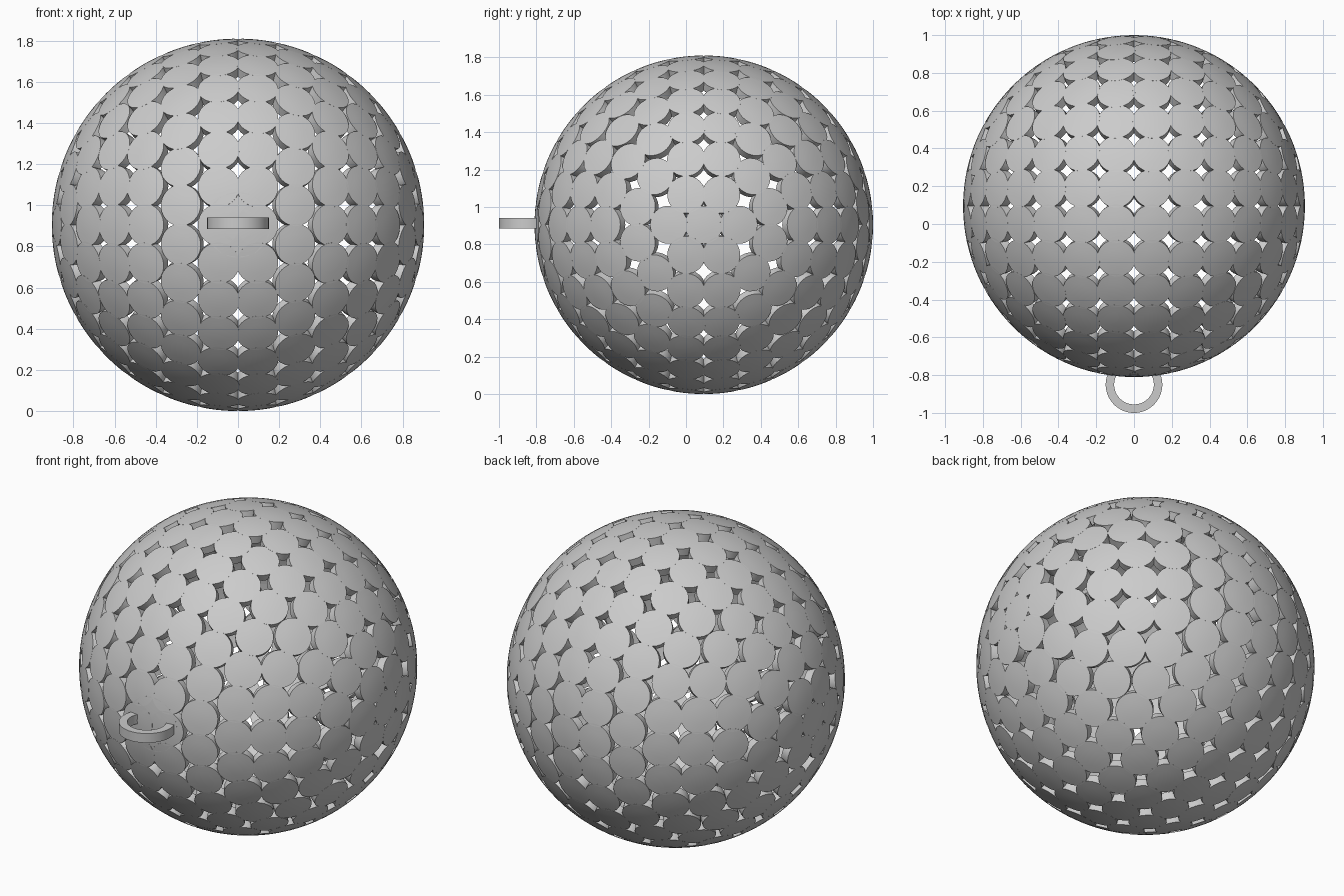
import bpy, bmesh, math
from mathutils import Vector

if "Cube" in bpy.data.objects:
    bpy.data.objects.remove(bpy.data.objects["Cube"])

R_OUT, R_IN = 0.905, 0.86
CENTRE = Vector((0, 0.095, 0.905))
PITCH = math.radians(12)


def add_disc(bm, direction, radius, sides=28):
    """Round plate cut radially out of the spherical shell."""
    n = Vector(direction).normalized()
    u = n.orthogonal().normalized()
    v = n.cross(u)
    rims = []
    for shell in (R_OUT, R_IN):
        tip = bm.verts.new(CENTRE + n * shell)
        loops = []
        for f in (0.5, 1.0):
            rho = radius * f
            h = math.sqrt(shell ** 2 - rho ** 2)
            loops.append([bm.verts.new(CENTRE + n * h + rho * (
                u * math.cos(2 * math.pi * i / sides) + v * math.sin(2 * math.pi * i / sides)))
                for i in range(sides)])
        a, b = loops
        for i in range(sides):
            j = (i + 1) % sides
            faces = [(tip, a[i], a[j]), (a[i], b[i], b[j], a[j])]
            for f in faces:
                bm.faces.new(f if shell == R_OUT else f[::-1])
        rims.append(b)
    top, low = rims
    for i in range(sides):
        j = (i + 1) % sides
        bm.faces.new((top[i], low[i], low[j], top[j]))


def finish(bm, name):
    mesh = bpy.data.meshes.new(name)
    bm.to_mesh(mesh)
    bm.free()
    ob = bpy.data.objects.new(name, mesh)
    bpy.context.collection.objects.link(ob)
    bpy.context.view_layer.objects.active = ob
    ob.select_set(True)
    bpy.ops.object.shade_smooth_by_angle(angle=math.radians(30))
    ob.select_set(False)
    return ob


# Openwork sphere: rings of overlapping plates on both halves
bm = bmesh.new()
for side in (1, -1):
    add_disc(bm, (side, 0, 0), 0.102)
    for k, count in enumerate((6, 12, 18, 22, 26, 28, 30), 1):
        t = k * PITCH
        for i in range(count):
            a = 2 * math.pi * (i + 0.5) / count
            add_disc(bm, (side * math.cos(t), math.sin(t) * math.sin(a),
                          math.sin(t) * math.cos(a)), 0.102)
# Solid plate behind the hanging loop
add_disc(bm, (0, -1, 0), 0.16)
finish(bm, "openwork_sphere")

# Hanging loop: flat ring with a rectangular section
bm = bmesh.new()
sides = 64
section = [(0.15, 0.885), (0.15, 0.94), (0.105, 0.94), (0.105, 0.885)]
loops = []
for i in range(sides):
    a = 2 * math.pi * i / sides
    loops.append([bm.verts.new((r * math.cos(a), -0.85 + r * math.sin(a), z)) for r, z in section])
for i in range(sides):
    p, q = loops[i], loops[(i + 1) % sides]
    for k in range(4):
        m = (k + 1) % 4
        bm.faces.new((p[k], q[k], q[m], p[m]))
bmesh.ops.recalc_face_normals(bm, faces=bm.faces[:])
finish(bm, "hanging_loop")
